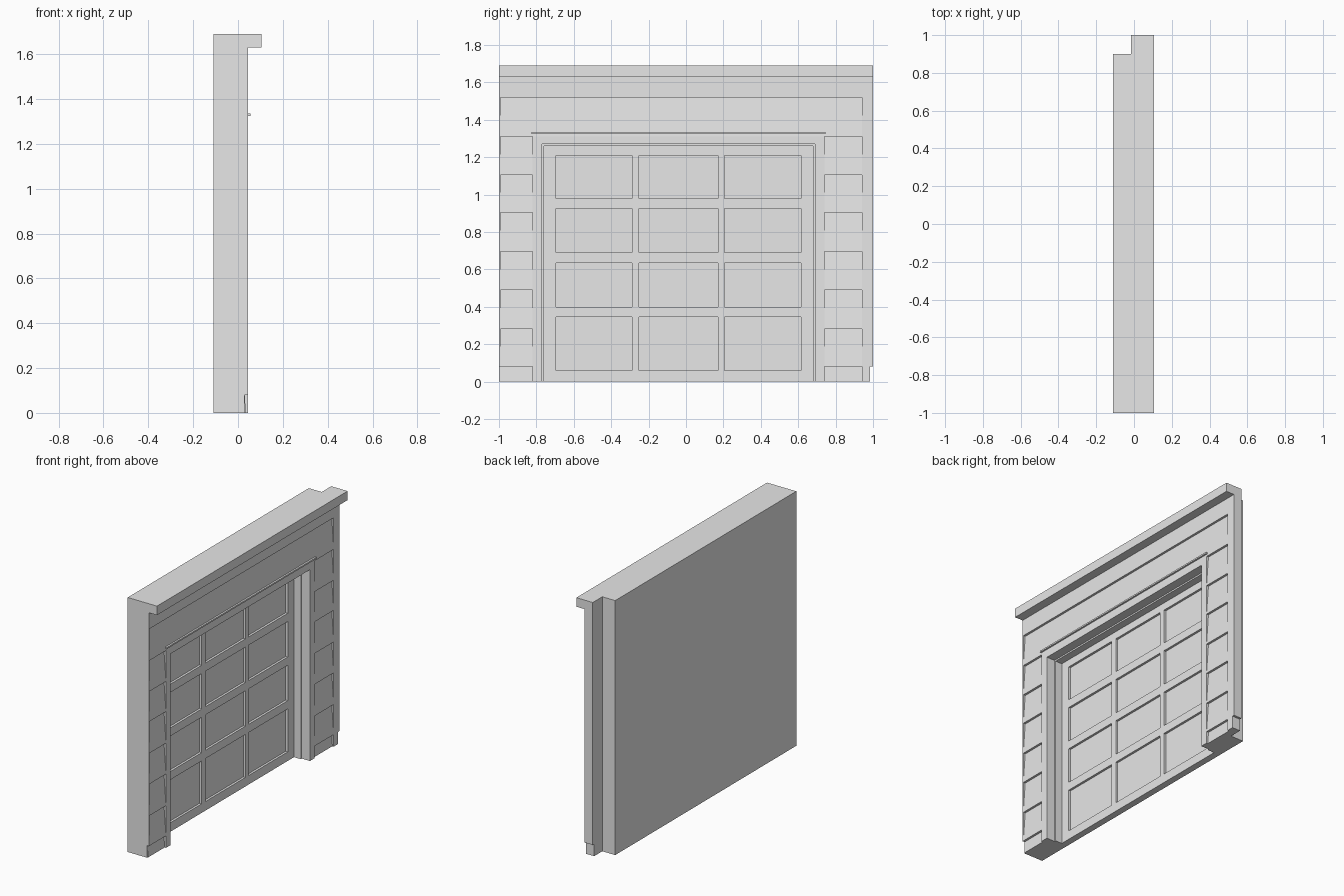
import bpy
import bmesh

cube = bpy.data.objects.get("Cube")
if cube:
    bpy.data.objects.remove(cube, do_unlink=True)

grey = bpy.data.materials.new("plain_grey")
grey.use_nodes = True
grey.diffuse_color = (0.8, 0.8, 0.8, 1)
grey.node_tree.nodes["Principled BSDF"].inputs["Base Color"].default_value = (0.8, 0.8, 0.8, 1)


def prism(name, profile, y0, y1):
    """Extrude an (x, z) profile along y."""
    bm = bmesh.new()
    face = bm.faces.new([bm.verts.new((x, y0, z)) for x, z in profile])
    ext = bmesh.ops.extrude_face_region(bm, geom=[face])
    verts = [v for v in ext["geom"] if isinstance(v, bmesh.types.BMVert)]
    bmesh.ops.translate(bm, verts=verts, vec=(0, y1 - y0, 0))
    bmesh.ops.recalc_face_normals(bm, faces=bm.faces)
    mesh = bpy.data.meshes.new(name)
    bm.to_mesh(mesh)
    bm.free()
    mesh.materials.append(grey)
    obj = bpy.data.objects.new(name, mesh)
    bpy.context.collection.objects.link(obj)
    return obj


def box(name, x, y, z):
    return prism(name, [(x[0], z[0]), (x[1], z[0]), (x[1], z[1]), (x[0], z[1])], *y)


# Main planes
BACK, MID, FRONT, LIP = -0.11, -0.015, 0.045, 0.105
TOP, EAVE, FRIEZE, HEAD = 1.69, 1.63, 1.52, 1.27
OPEN0, OPEN1 = -0.77, 0.69
TRIM0, TRIM1 = -0.82, 0.74
SIDE0, SIDE1 = -0.993, 0.94
LAP = 0.015
laps = [0.08, 0.28, 0.49, 0.695, 0.905, 1.105, 1.31, FRIEZE]

# Core wall behind the cladding, stopping short at one end
box("core_right", (BACK, MID), (-1, OPEN0), (0, TOP))
box("core_left", (BACK, MID), (OPEN1, 0.9), (0, TOP))
box("core_head", (BACK, MID), (OPEN0, OPEN1), (HEAD, TOP))


# Lap siding: each board leans back towards its top under the board above
def siding(name, y0, y1, lines, bottom_x, bottom_z):
    profile = [(MID, bottom_z), (bottom_x, bottom_z)]
    for z in lines:
        profile += [(FRONT - LAP, z), (FRONT, z)]
    if lines[-1] != FRIEZE:
        profile.pop()
    profile.append((MID, lines[-1]))
    if lines[-1] == FRIEZE:
        profile.pop(-2)
    prism(name, profile, y0, y1)


siding("siding_right", SIDE0, TRIM0, laps[:-1], FRONT - 0.01, 0)
siding("siding_left", TRIM1, SIDE1, laps[:-1], FRONT - 0.01, 0)
siding("siding_head", SIDE0, SIDE1, laps[-1:], FRONT, laps[-2])

# Frieze, cornice and end boards
box("frieze", (MID, FRONT), (SIDE0, SIDE1), (FRIEZE, EAVE))
box("cornice", (MID, LIP), (-1, 1), (EAVE, TOP))
box("end_board", (MID, FRONT), (-1, SIDE0), (laps[0], EAVE))
box("end_board_foot", (MID, FRONT - LAP), (-1, SIDE0), (0, laps[0]))
box("corner_board", (MID, FRONT), (SIDE1, 1), (laps[0], EAVE))
box("corner_board_foot", (MID, FRONT), (SIDE1, 0.985), (0, laps[0]))

# Flat casing around the opening, with a drip strip above
box("casing_right", (MID, FRONT), (TRIM0, OPEN0), (0, laps[-2]))
box("casing_left", (MID, FRONT), (OPEN1, TRIM1), (0, laps[-2]))
box("casing_head", (MID, FRONT), (OPEN0, OPEN1), (HEAD, laps[-2]))
box("drip_strip", (FRONT - LAP, FRONT + 0.01), (TRIM0 - 0.005, TRIM1 + 0.005), (1.325, 1.335))

# Inner door frame
STEP = 0.01
box("frame_right", (BACK, MID), (OPEN0, OPEN0 + STEP), (0, HEAD))
box("frame_left", (BACK, MID), (OPEN1 - STEP, OPEN1), (0, HEAD))
box("frame_head", (BACK, MID), (OPEN0 + STEP, OPEN1 - STEP), (HEAD - STEP, HEAD))

# Door: recessed panels between rails and stiles
DOOR, PANEL = -0.065, -0.08
d0, d1 = OPEN0 + STEP, OPEN1 - STEP
columns = [(-0.695, -0.29), (-0.25, 0.17), (0.205, 0.615)]
rows = [(0.06, 0.345), (0.4, 0.635), (0.69, 0.925), (0.98, 1.21)]
box("door_panels", (BACK, PANEL), (d0, d1), (0, HEAD - STEP))

rail_edges = [0] + [z for row in rows for z in row] + [HEAD - STEP]
for i in range(0, len(rail_edges), 2):
    box(f"door_rail_{i // 2 + 1}", (PANEL, DOOR), (d0, d1), rail_edges[i:i + 2])

stile_edges = [d0] + [y for col in columns for y in col] + [d1]
for r, row in enumerate(rows):
    for i in range(0, len(stile_edges), 2):
        box(f"door_stile_{r + 1}_{i // 2 + 1}", (PANEL, DOOR), stile_edges[i:i + 2], row)
